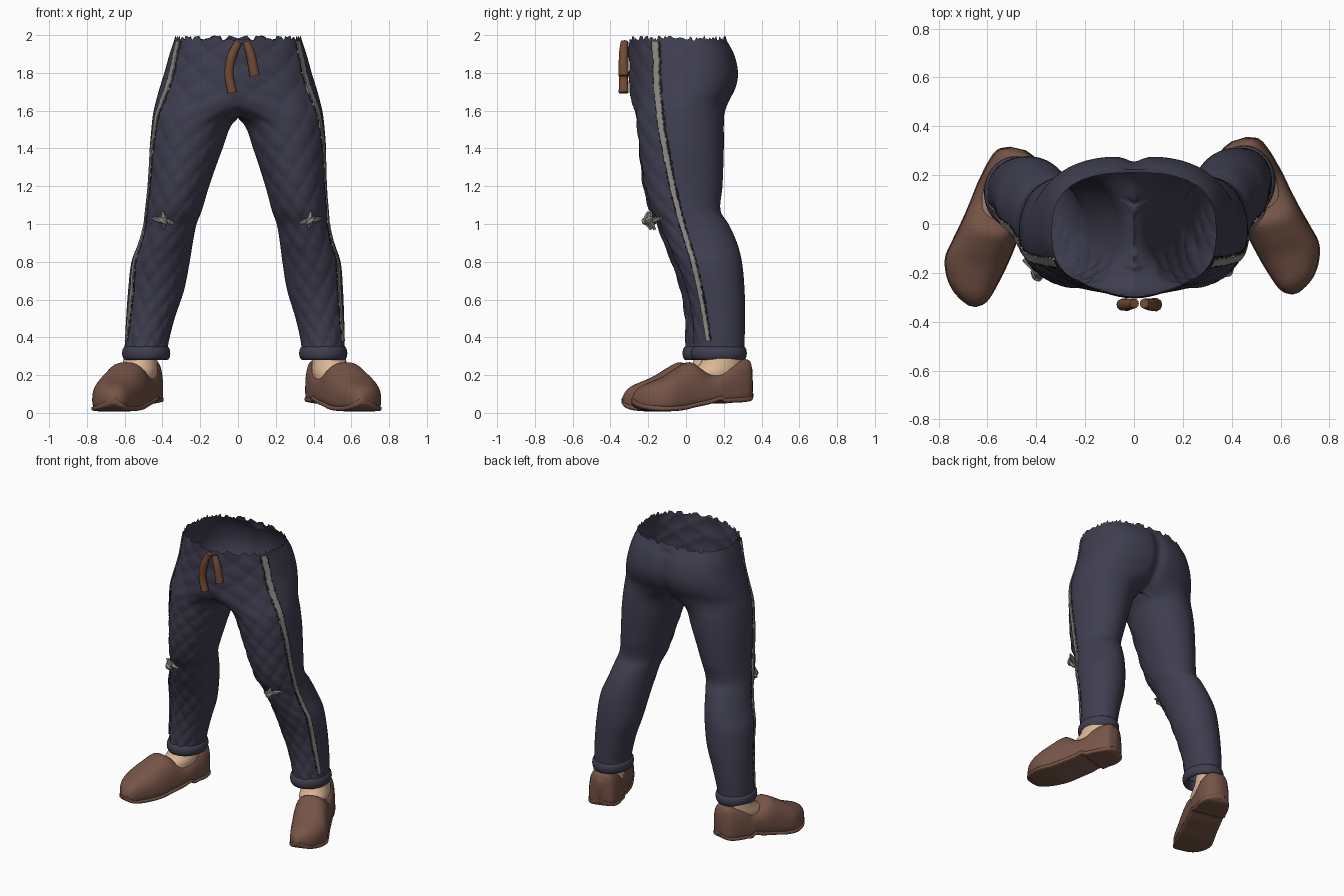
import bpy, bmesh, math, random
from mathutils import Vector

random.seed(4)
old = bpy.data.objects.get("Cube")
if old:
    bpy.data.objects.remove(old)


def material(name, rgb):
    m = bpy.data.materials.new(name)
    m.use_nodes = True
    m.diffuse_color = (*rgb, 1)
    m.node_tree.nodes["Principled BSDF"].inputs["Base Color"].default_value = (*rgb, 1)
    return m


NAVY = material("navy cloth", (.05, .048, .08))
BROWN = material("brown leather", (.18, .088, .062))
SKIN = material("skin", (.72, .47, .30))
GREY = material("grey trim", (.27, .25, .23))
BLACK = material("black edging", (.012, .012, .016))
CORD = material("cord brown", (.17, .068, .035))


def finish(name, bm, mat, angle=50):
    bmesh.ops.remove_doubles(bm, verts=bm.verts, dist=.0002)
    bmesh.ops.recalc_face_normals(bm, faces=bm.faces)
    mesh = bpy.data.meshes.new(name)
    bm.to_mesh(mesh)
    bm.free()
    ob = bpy.data.objects.new(name, mesh)
    bpy.context.collection.objects.link(ob)
    mesh.materials.append(mat)
    bpy.ops.object.select_all(action='DESELECT')
    ob.select_set(True)
    bpy.context.view_layer.objects.active = ob
    bpy.ops.object.shade_smooth_by_angle(angle=math.radians(angle))


def loft(bm, rings, closed=True, caps=False):
    rows = [[bm.verts.new(p) for p in r] for r in rings]
    n = len(rows[0])
    for a, b in zip(rows, rows[1:]):
        for j in range(n if closed else n - 1):
            k = (j + 1) % n
            bm.faces.new((a[j], a[k], b[k], b[j]))
    if caps:
        bm.faces.new(rows[0])
        bm.faces.new(rows[-1])


def clamp(v, lo=0, hi=1):
    return min(max(v, lo), hi)


def power(v, e):
    return math.copysign(abs(v) ** e, v)


def sample(keys, t):
    """Smooth interpolation of rows keyed by their first value."""
    t = clamp(t, keys[0][0], keys[-1][0])
    i = 0
    while i < len(keys) - 2 and t > keys[i + 1][0]:
        i += 1
    a, b = keys[i], keys[i + 1]
    p, q = keys[max(i - 1, 0)], keys[min(i + 2, len(keys) - 1)]
    h = b[0] - a[0]
    u = (t - a[0]) / h
    out = []
    for c in range(1, len(a)):
        m0 = (b[c] - p[c]) / (b[0] - p[0]) * h
        m1 = (q[c] - a[c]) / (q[0] - a[0]) * h
        out.append((2*u**3 - 3*u*u + 1) * a[c] + (u**3 - 2*u*u + u) * m0
                   + (3*u*u - 2*u**3) * b[c] + (u**3 - u*u) * m1)
    return out


def place(side, x, y, z):
    """Mirror a point of the left leg; the right foot stands wider and further forward."""
    if side > 0:
        return Vector((x, y, z))
    t = clamp((1.45 - z) / 1.1)
    return Vector((-x - .035 * t, y - .045 * t, z))


# Trouser leg: height, inner x, outer x, front y, back y
LEG = [(.28, .335, .567, .04, .308), (.36, .335, .565, .038, .31), (.5, .305, .562, .03, .312),
       (.65, .26, .556, 0, .31), (.8, .235, .543, -.055, .296), (.9, .222, .51, -.1, .27),
       (1, .205, .485, -.14, .225), (1.07, .18, .475, -.18, .183), (1.2, .145, .467, -.22, .193),
       (1.4, .08, .466, -.25, .2), (1.53, .03, .456, -.263, .2), (1.58, -.04, .45, -.268, .203),
       (1.64, -.18, .437, -.272, .222), (1.72, -.27, .415, -.275, .262), (1.8, -.3, .39, -.275, .276),
       (1.9, -.34, .362, -.275, .256), (1.98, -.335, .335, -.275, .21)]
SEAM = [(.38, .12), (.6, .085), (.8, .04), (1, -.02), (1.2, -.07), (1.6, -.14), (1.97, -.16)]


def section(z):
    """Centre, radii, inner edge and squareness of the leg at a height."""
    xi, xo, yf, yb = sample(LEG, z)
    return (xi + xo) / 2, (xo - xi) / 2, (yf + yb) / 2, (yb - yf) / 2, xi, 1 - .25 * clamp((z - 1.55) / .4)


def leg_point(z, a, grow=0.0):
    cx, rx, cy, ry, xi, e = section(z)
    return cx + (rx + grow) * power(math.cos(a), e), cy + (ry + grow) * power(math.sin(a), e), z


def quilt(z, a, y):
    """Stitched grooves in diamonds over the front."""
    depth = clamp((sample(SEAM, z)[0] - y) / .04)
    q = a * .24
    k = abs(math.sin(math.pi * (q + z * 1.1) / .15) * math.sin(math.pi * (q - z * 1.1) / .15))
    return -.008 * depth * (1 - k ** .5)


OUT, INN, ROWS = 84, 24, 120
tear = [random.uniform(-.014, .014) for _ in range(OUT + INN)]
bm = bmesh.new()
for side in (1, -1):
    rings = []
    for r in range(ROWS + 1):
        z = .3 + 1.685 * r / ROWS
        cx, rx, cy, ry, xi, e = section(z)
        a0 = min(math.acos(power(clamp(-cx / rx, -1, 0), 1 / e)), .8 * math.pi)
        angles = [-a0 + 2 * a0 * j / OUT for j in range(OUT)]
        angles += [a0 + (2 * math.pi - 2 * a0) * j / INN for j in range(INN)]
        ring = []
        for j, a in enumerate(angles):
            x, y, _ = leg_point(z, a)
            x, y, _ = leg_point(z, a, quilt(z, a, y))
            if z > 1.5 and (x < .004 or (xi < 0 and j in (0, OUT))):
                x = 0
            if y > 0 and 1.56 < z < 1.95:  # crease between the buttocks
                y -= .02 * math.exp(-(x / .04) ** 2)
            if y < 0:  # fuller front of the hips
                y -= .03 * math.exp(-(x / .12) ** 2) * clamp((z - 1.5) / .1)
            ring.append(place(side, x, y, z + (tear[j] if r == ROWS else 0)))
        rings.append(ring)
    loft(bm, rings)
# Open the wall between the two halves of the hips
inner = [f for f in bm.faces if all(abs(v.co.x) < .0001 for v in f.verts)]
bmesh.ops.delete(bm, geom=inner, context='FACES')
finish("trousers", bm, NAVY, 80)

# Shoe: distance from heel, sideways shift, half width, bottom, top
SHOE = [(0, -.035, .03, .08, .24), (.02, -.035, .075, .065, .28), (.08, -.033, .102, .057, .282),
        (.14, -.026, .11, .055, .258), (.18, -.022, .115, .052, .22), (.2, -.02, .116, .066, .208),
        (.26, -.012, .117, .048, .21), (.35, .002, .12, .03, .268), (.42, .015, .123, .015, .242),
        (.5, .03, .122, .01, .195), (.57, .028, .102, .012, .165), (.62, .018, .076, .02, .142),
        (.65, .008, .046, .033, .115), (.668, .003, .012, .05, .085)]


def ribbon(name, side, half, lift, mat):
    """Frayed ribbon following the outer seam."""
    bm, rings = bmesh.new(), []
    for r in range(151):
        z = .38 + 1.59 * r / 150
        cx, rx, cy, ry, xi, e = section(z)
        y, w = sample(SEAM, z)[0], half * (.7 + .3 * (z - .38))
        lo, hi = y - w * random.uniform(.75, 1.2), y + w * random.uniform(.75, 1.2)
        row = []
        for f, up in ((0, 0), (.1, lift), (.5, lift), (.9, lift), (1, 0)):
            s = clamp((lo + (hi - lo) * f - cy) / ry, -1, 1)
            row.append(place(side, *leg_point(z, math.asin(power(s, 1 / e)), up)))
        rings.append(row)
    loft(bm, rings, closed=False)
    finish(name, bm, mat)


for side, label, heel, turn in ((1, "left", (.463, .355), 17), (-1, "right", (.51, .315), 13)):
    t = math.radians(turn)

    def foot(s, c, z):
        x = heel[0] + s * math.sin(t) + c * math.cos(t)
        return Vector((side * x, heel[1] - s * math.cos(t) + c * math.sin(t), z))

    # Shoe upper and sole
    upper, sole = [], []
    for i in range(61):
        s = .668 * (1 - math.cos(math.pi * i / 60)) / 2
        c, w, lo, hi = sample(SHOE, s)
        mid = lo + min(.06, (hi - lo) * .4)
        boxy = .45 + .35 * clamp((s - .22) / .15)
        ring, slab = [], []
        for j in range(36):
            a = 2 * math.pi * j / 36
            co, si = math.cos(a), math.sin(a)
            h = (hi - mid) * power(si, .85) if si > 0 else (mid - lo) * power(si, .5)
            ring.append(foot(s, c + w * power(co, boxy), mid + h))
            slab.append(foot(s * 1.006 - .002, c + (w + .003) * power(co, .45),
                             lo + .013 + .015 * power(si, .45)))
        upper.append(ring)
        sole.append(slab)
    for part, rings in (("shoe", upper), ("sole", sole)):
        bm = bmesh.new()
        loft(bm, rings, caps=True)
        finish(label + "_" + part, bm, BROWN)

    # Ankle and instep
    bm, rings = bmesh.new(), []
    for z, back, front, w in ((.15, .06, .36, .08), (.21, .05, .34, .095), (.235, .05, .31, .094),
                              (.26, .05, .28, .09), (.34, .055, .25, .085)):
        rings.append([foot((back + front) / 2 + (front - back) / 2 * math.cos(a),
                           -.03 + w * math.sin(a), z)
                      for a in (math.tau * j / 32 for j in range(32))])
    loft(bm, rings, caps=True)
    finish(label + "_ankle", bm, SKIN)

    # Rolled cuff
    bm, rings = bmesh.new(), []
    for i in range(13):
        f = math.tau * i / 12
        ring = []
        for j in range(48):
            x, y, z = leg_point(.32, math.tau * j / 48, -.006 + .019 * math.cos(f))
            ring.append(place(side, x, y, .316 + .037 * math.sin(f)))
        rings.append(ring)
    loft(bm, rings)
    finish(label + "_cuff", bm, NAVY, 80)

    ribbon(label + "_seam_edging", side, .021, .004, BLACK)
    ribbon(label + "_seam_ribbon", side, .017, .008, GREY)


def cord(name, points, radii, mat, sides=10):
    """Tapered rod along a smooth path."""
    keys = [(i, *p, r) for i, (p, r) in enumerate(zip(points, radii))]
    bm, rings, n = bmesh.new(), [], 8 * (len(points) - 1)
    for i in range(n + 1):
        u = i * (len(points) - 1) / n
        *p, r = sample(keys, u)
        d = Vector(sample(keys, u + .05)[:3]) - Vector(sample(keys, u - .05)[:3])
        e = d.cross(Vector((.1, 1, .2))).normalized()
        g = d.cross(e).normalized()
        rings.append([Vector(p) + r * (e * math.cos(a) + g * math.sin(a))
                      for a in (math.tau * j / sides for j in range(sides))])
    loft(bm, rings, caps=True)
    finish(name, bm, mat)


# Waist drawstring
cord("right_drawstring", [(.002, -.325, 1.965), (-.035, -.33, 1.88), (-.048, -.33, 1.79), (-.03, -.33, 1.695)],
     (.02, .025, .024, .027), CORD)
cord("left_drawstring", [(.042, -.325, 1.965), (.066, -.33, 1.9), (.088, -.33, 1.785)],
     (.02, .025, .028), CORD)

# Knotted ties on the knees
for side, label in ((1, "left"), (-1, "right")):
    for part, a, b in (("tie_across", (.325, -.17, 1.005), (.44, -.13, 1.03)),
                       ("tie_upright", (.385, -.185, 1.065), (.375, -.165, .97)),
                       ("tie_knot", (.36, -.195, 1.0), (.405, -.175, 1.035))):
        a, b = place(side, *a), place(side, *b)
        cord(label + "_" + part, [a, (a + b) / 2 + Vector((0, -.015, 0)), b], (.007, .018, .007), GREY, 6)
